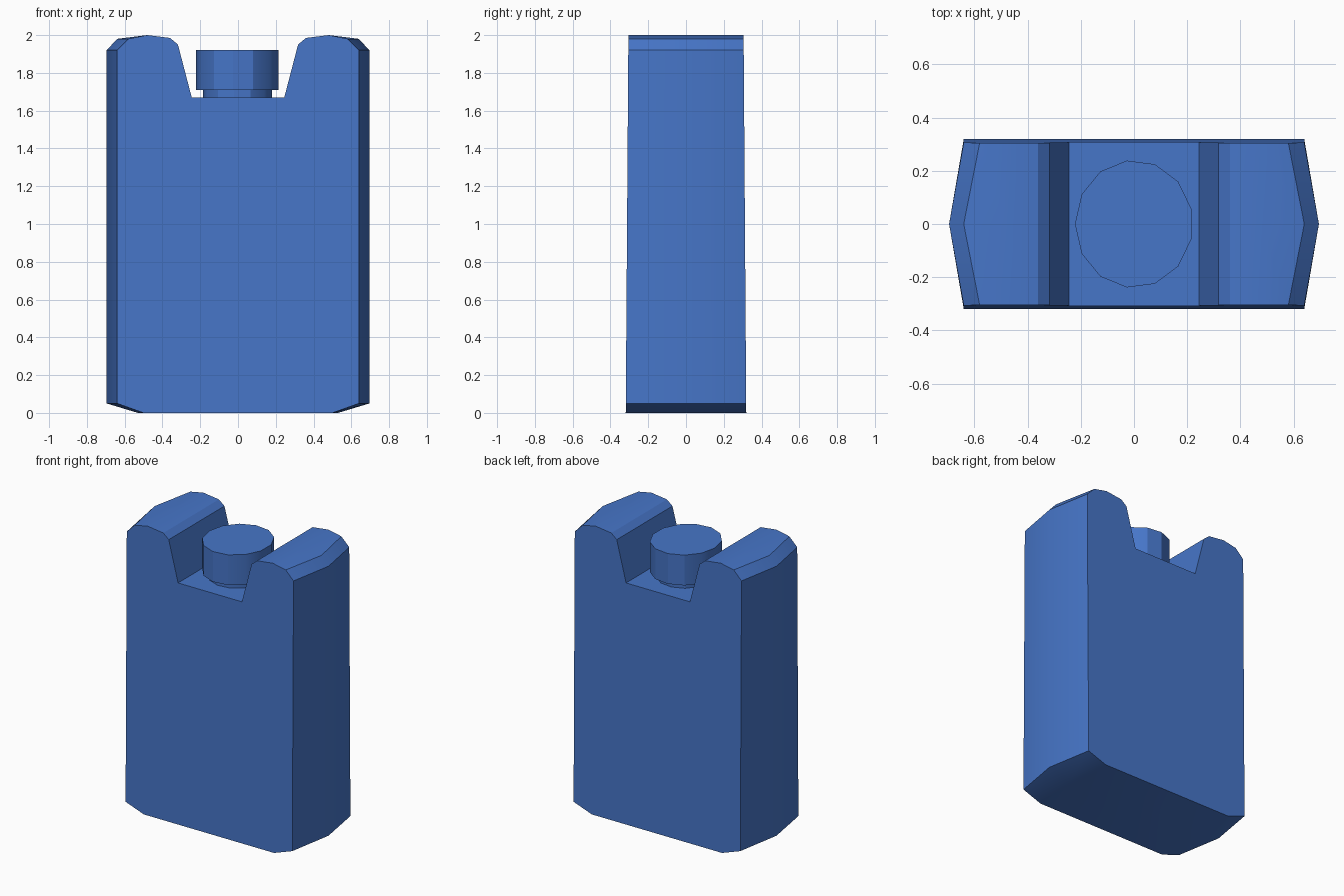
import bpy, bmesh, math
from mathutils import Matrix

if "Cube" in bpy.data.objects:
    bpy.data.objects.remove(bpy.data.objects["Cube"])

blue = bpy.data.materials.new("canister blue")
blue.diffuse_color = (0.062, 0.18, 0.58, 1)
blue.use_nodes = True
blue.node_tree.nodes["Principled BSDF"].inputs["Base Color"].default_value = blue.diffuse_color


def finish(bm, name):
    bmesh.ops.recalc_face_normals(bm, faces=bm.faces)
    me = bpy.data.meshes.new(name)
    bm.to_mesh(me)
    bm.free()
    me.materials.append(blue)
    ob = bpy.data.objects.new(name, me)
    bpy.context.collection.objects.link(ob)
    bpy.ops.object.select_all(action='DESELECT')
    ob.select_set(True)
    bpy.context.view_layer.objects.active = ob
    bpy.ops.object.shade_smooth_by_angle(angle=math.radians(28))
    return ob


# Body: right half outline as (x at the end faces, x at the middle, z)
half = [(0.50, 0.53, 0.0), (0.64, 0.695, 0.05), (0.64, 0.695, 1.92),
        (0.58, 0.64, 1.98), (0.48, 0.48, 2.0), (0.36, 0.36, 1.985),
        (0.318, 0.318, 1.95), (0.245, 0.245, 1.67)]
outline = half + [(-a, -b, z) for a, b, z in reversed(half)]

bm = bmesh.new()
rings = []
for side in (-1, 0, 1):
    ring = []
    for a, b, z in outline:
        depth = 0.319 - 0.007 * z          # ends lean in slightly upwards
        ring.append(bm.verts.new((a if side else b, side * depth, z)))
    rings.append(ring)
n = len(outline)
for r0, r1 in zip(rings, rings[1:]):
    for i in range(n):
        j = (i + 1) % n
        bm.faces.new((r0[i], r0[j], r1[j], r1[i]))
# End faces, split into the two shoulders and the centre panel
for r in (rings[0], rings[2]):
    bm.faces.new(r[:8])
    bm.faces.new(r[8:])
    bm.faces.new((r[0], r[7], r[8], r[15]))
finish(bm, "canister_body")


# Neck and screw cap: 13-sided, slightly deeper than wide
def drum(name, rx, ry, z0, z1):
    bm = bmesh.new()
    bmesh.ops.create_cone(bm, cap_ends=True, segments=13, radius1=1, radius2=1, depth=1)
    # turn so that one corner points to -x
    corner = next(v for v in bm.verts)
    turn = math.pi - math.atan2(corner.co.y, corner.co.x)
    bm.transform(Matrix.Translation((0, 0, (z0 + z1) / 2))
                 @ Matrix.Diagonal((rx, ry, z1 - z0, 1))
                 @ Matrix.Rotation(turn, 4, 'Z'))
    return finish(bm, name)


drum("neck", 0.185, 0.195, 1.66, 1.715)
drum("screw_cap", 0.222, 0.24, 1.71, 1.92)
